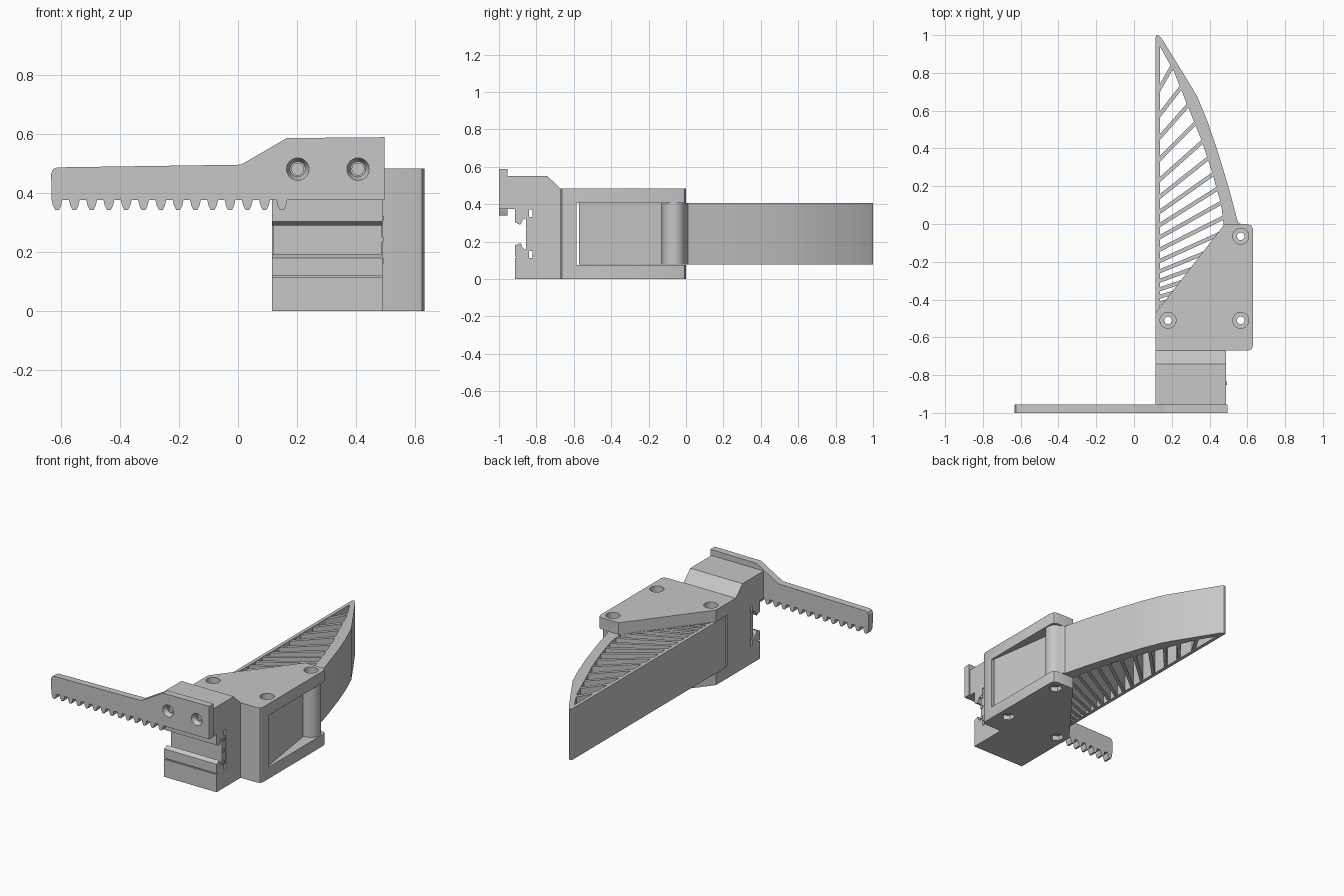
import bpy, bmesh, math
from mathutils import Matrix, Vector

if "Cube" in bpy.data.objects:
    bpy.data.objects.remove(bpy.data.objects["Cube"], do_unlink=True)

grey = bpy.data.materials.new("plain grey")
grey.use_nodes = True
COLOUR = (0.57, 0.57, 0.57, 1)
grey.diffuse_color = COLOUR
grey.node_tree.nodes["Principled BSDF"].inputs["Base Color"].default_value = COLOUR


def make(name, bm):
    bmesh.ops.recalc_face_normals(bm, faces=bm.faces)
    mesh = bpy.data.meshes.new(name)
    bm.to_mesh(mesh)
    bm.free()
    mesh.materials.append(grey)
    ob = bpy.data.objects.new(name, mesh)
    bpy.context.collection.objects.link(ob)
    return ob


def prism(bm, pts, axis, lo, hi):
    """Extrude a 2D outline along one axis; the other two axes keep their order."""
    def place(p, d):
        co = list(p)
        co.insert("xyz".index(axis), d)
        return co
    bottom = [bm.verts.new(place(p, lo)) for p in pts]
    top = [bm.verts.new(place(p, hi)) for p in pts]
    bm.faces.new(bottom[::-1])
    bm.faces.new(top)
    for i in range(len(pts)):
        bm.faces.new((bottom[i - 1], bottom[i], top[i], top[i - 1]))


def box(bm, x0, x1, y0, y1, z0, z1):
    prism(bm, [(x0, y0), (x1, y0), (x1, y1), (x0, y1)], "z", z0, z1)


def cylinder(bm, centre, r1, r2, depth, axis="z", sides=32):
    m = Matrix.Translation(centre)
    if axis == "y":
        m = m @ Matrix.Rotation(math.pi / 2, 4, "X")
    bmesh.ops.create_cone(bm, cap_ends=True, segments=sides, radius1=r1,
                          radius2=r2, depth=depth, matrix=m)


def cut(ob, build):
    bm = bmesh.new()
    build(bm)
    cutter = make("cutter", bm)
    cutter.hide_render = True
    mod = ob.modifiers.new("cut", "BOOLEAN")
    mod.operation, mod.solver, mod.object = "DIFFERENCE", "EXACT", cutter
    bpy.context.view_layer.objects.active = ob
    bpy.ops.object.modifier_apply(modifier="cut")
    bpy.data.objects.remove(cutter, do_unlink=True)


# Clamp: rounded outline with a slot for the finger
SCREWS = [(0.565, -0.065), (0.565, -0.51), (0.18, -0.51)]
bm = bmesh.new()
prism(bm, [(0.115, -0.67), (0.605, -0.67), (0.622, -0.663), (0.63, -0.645),
           (0.63, -0.03), (0.622, -0.009), (0.6, 0), (0.48, 0), (0.115, -0.47)],
      "z", 0, 0.483)
clamp = make("finger_clamp", bm)
cut(clamp, lambda b: box(b, 0, 0.8, -0.585, 0.1, 0.075, 0.408))

# Screw holes: round counterbore above, hexagonal nut pocket below
for x, y in SCREWS:
    cut(clamp, lambda b: cylinder(b, (x, y, 0.25), 0.02, 0.02, 0.8))
    cut(clamp, lambda b: cylinder(b, (x, y, 0.483), 0.042, 0.042, 0.08))
    cut(clamp, lambda b: cylinder(b, (x, y, 0), 0.042, 0.042, 0.06, sides=6))

# Finger: solid base around the screws, running into a curved outer wall
Z0, Z1 = 0.077, 0.406
inner = [(0.13, -0.45), (0.475, -0.01), (0.462, 0.1), (0.412, 0.28),
         (0.355, 0.45), (0.29, 0.61), (0.21, 0.81), (0.137, 0.94)]
outer = [(0.13, 1.0), (0.145, 0.985), (0.235, 0.84), (0.335, 0.675),
         (0.39, 0.54), (0.44, 0.395), (0.505, 0.18), (0.55, 0.01)]
px, py = SCREWS[0]
post = [(px + 0.06 * math.cos(a), py + 0.06 * math.sin(a))
        for a in (math.radians(80 - 16 * i) for i in range(11))]
bm = bmesh.new()
prism(bm, inner + [(0.13, 0.95)] + outer + post +
      [(0.555, -0.13), (0.62, -0.573), (0.13, -0.573)], "z", Z0, Z1)
finger = make("finger_base_and_outer_wall", bm)
for x, y in SCREWS:
    cut(finger, lambda b: cylinder(b, (x, y, 0.25), 0.02, 0.02, 0.8))

# Straight contact wall of the finger
bm = bmesh.new()
prism(bm, [(0.115, -0.573), (0.137, -0.573), (0.137, 0.96), (0.13, 1.0),
           (0.12, 1.0), (0.115, 0.99)], "z", Z0, Z1)
contact = make("finger_contact_wall", bm)


def wall_x(y):
    """Inner face of the outer wall at a given y."""
    for (xa, ya), (xb, yb) in zip(inner, inner[1:]):
        if ya <= y <= yb:
            return xa + (xb - xa) * (y - ya) / (yb - ya)
    return 0


# Ribs: steep near the tip, almost level near the base
bm = bmesh.new()
starts = [0.72, 0.58, 0.46, 0.345, 0.235, 0.145, 0.065, -0.005,
          -0.07, -0.135, -0.195, -0.25, -0.3, -0.345, -0.385, -0.42]
for i, y in enumerate(starts):
    slope = 1.75 if i == 0 else 0.08 + 1.2 * math.exp(-0.13 * (i - 1))
    p = Vector((0.128, y - 0.009 * slope))
    step = Vector((1, slope)).normalized()
    q = p + step * 0.02
    while q.x < wall_x(q.y) + 0.01:
        q += step * 0.004
    side = Vector((-step.y, step.x)) * 0.0105
    prism(bm, [p - side, q - side, q + side, p + side], "z", Z0 + 0.003, Z1 - 0.003)
ribs = make("finger_ribs", bm)

# Mount block: side profile with a T-shaped rail slot
slot = [(-0.915, 0.18), (-0.885, 0.193), (-0.872, 0.165), (-0.84, 0.15),
        (-0.84, 0.112), (-0.82, 0.112)]
mirrored = [(y, 0.483 - z) for y, z in reversed(slot)]
bm = bmesh.new()
prism(bm, [(-0.66, 0), (-0.915, 0)] + slot + mirrored +
      [(-0.915, 0.375), (-0.957, 0.375), (-0.957, 0.55), (-0.74, 0.55),
       (-0.67, 0.482), (-0.66, 0.482)], "x", 0.115, 0.488)
mount = make("mount_block", bm)
cut(mount, lambda b: box(b, 0, 0.6, -0.93, -0.907, 0.113, 0.12))

# Slide carriage sitting in the slot, with end pins
bm = bmesh.new()
box(bm, 0.12, 0.486, -0.855, -0.815, 0.15, 0.333)
for z in (0.17, 0.242, 0.313):
    box(bm, 0.48, 0.492, -0.853, -0.835, z - 0.009, z + 0.009)
carriage = make("slide_carriage", bm)

# Gear rack: stepped bar with a row of tapered teeth
teeth = []
for i in range(14):
    c = -0.612 + 0.0585 * i
    teeth += [(c + dx, z) for dx, z in ((-0.018, 0.375), (-0.014, 0.357), (-0.006, 0.341),
                                        (0.006, 0.341), (0.014, 0.357), (0.018, 0.375))]
bm = bmesh.new()
prism(bm, teeth + [(0.495, 0.375), (0.495, 0.588), (0.165, 0.585), (0.01, 0.495),
                   (-0.61, 0.486), (-0.625, 0.48), (-0.632, 0.465)],
      "y", -1.0, -0.955)
rack = make("gear_rack", bm)
for x in (0.202, 0.406):
    cut(rack, lambda b: cylinder(b, (x, -0.99, 0.48), 0.026, 0.042, 0.04, "y"))
    cut(rack, lambda b: cylinder(b, (x, -0.97, 0.48), 0.02, 0.02, 0.1, "y"))

# Smooth the round surfaces, keep edges crisp
bpy.ops.object.select_all(action="DESELECT")
for ob in (clamp, finger, contact, ribs, mount, carriage, rack):
    ob.select_set(True)
bpy.context.view_layer.objects.active = clamp
bpy.ops.object.shade_smooth_by_angle(angle=math.radians(25))
